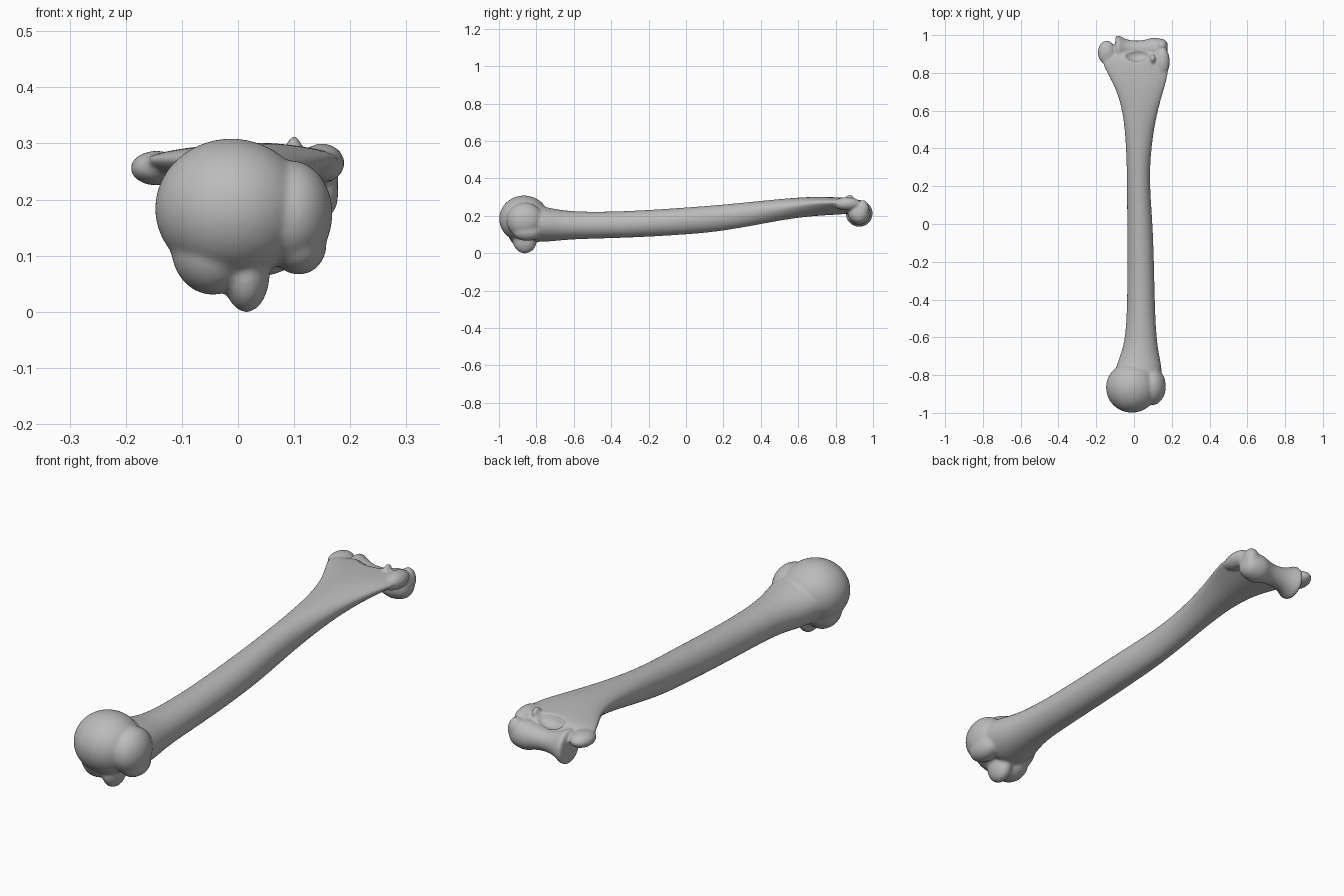
import bpy, bmesh, math
from mathutils import Matrix, Vector

default = bpy.data.objects.get("Cube")
if default:
    bpy.data.objects.remove(default)

SEG = 32
ANGLES = [2 * math.pi * i / SEG for i in range(SEG)]


def loft(bm, rings):
    """Skin a list of point rings into a closed tube."""
    rows = [[bm.verts.new(p) for p in ring] for ring in rings]
    for a, b in zip(rows, rows[1:]):
        for i in range(SEG):
            j = (i + 1) % SEG
            bm.faces.new((a[i], a[j], b[j], b[i]))
    bm.faces.new(rows[0][::-1])
    bm.faces.new(rows[-1])


def blob(bm, centre, radii):
    """Add an ellipsoid."""
    m = Matrix.Translation(centre) @ Matrix.Diagonal((*radii, 1))
    bmesh.ops.create_uvsphere(bm, u_segments=32, v_segments=20, radius=1, matrix=m)


def section(y, left, right, low, high, mid, power):
    """Shaft section: rounded top, underside pinched by power."""
    cx, w = (left + right) / 2, (right - left) / 2
    ring = []
    for a in ANGLES:
        s = math.sin(a)
        z = mid + (high - mid) * s if s > 0 else mid - (mid - low) * abs(s) ** power
        ring.append((cx + w * math.cos(a), y, z))
    return ring


def to_object(name, bm):
    bmesh.ops.recalc_face_normals(bm, faces=bm.faces)
    mesh = bpy.data.meshes.new(name)
    bm.to_mesh(mesh)
    bm.free()
    ob = bpy.data.objects.new(name, mesh)
    bpy.context.scene.collection.objects.link(ob)
    return ob


bm = bmesh.new()

# Shaft: y, left, right, low, high, widest height, underside pinch
stations = [
    (-.86, -.11, .15, .06, .27, .17, 1),
    (-.76, -.10, .148, .06, .25, .16, 1),
    (-.68, -.065, .13, .068, .232, .15, 1),
    (-.58, -.043, .117, .076, .222, .15, 1),
    (-.4, -.036, .11, .08, .222, .15, 1),
    (-.2, -.035, .106, .088, .231, .16, 1),
    (0, -.036, .099, .10, .245, .175, 1),
    (.15, -.037, .087, .113, .256, .19, 1),
    (.3, -.038, .083, .137, .27, .21, 1),
    (.45, -.045, .098, .165, .285, .235, 1.2),
    (.58, -.058, .121, .188, .297, .255, 1.4),
    (.7, -.09, .155, .2, .303, .27, 1.7),
    (.79, -.14, .184, .205, .3, .272, 1.8),
    (.86, -.175, .185, .21, .296, .27, 1.8),
    (.91, -.165, .165, .215, .285, .26, 1.6),
]
loft(bm, [section(*s) for s in stations])

# Rounded head and the tubercles beside and below it
blob(bm, (-.012, -.866, .184), (.137, .134, .125))
blob(bm, (.095, -.86, .175), (.074, .1, .095))
blob(bm, (.108, -.85, .118), (.05, .08, .052))
blob(bm, (.015, -.862, .07), (.042, .065, .071))
blob(bm, (-.045, -.868, .115), (.075, .085, .085))

# Spool-shaped joint at the far end, turned about the x axis
profile = [(-.1, .03), (-.098, .068), (-.088, .076), (-.072, .068), (-.045, .053),
           (-.01, .045), (.035, .044), (.075, .054), (.095, .062), (.125, .06),
           (.155, .052), (.172, .036), (.179, .015)]
axis = Vector((0, .926, .213))
loft(bm, [[axis + Vector((x, r * math.cos(a), r * math.sin(a))) for a in ANGLES]
          for x, r in profile])

# Side knuckles and the small ridge beside the hollow
blob(bm, (-.145, .908, .256), (.047, .064, .031))
blob(bm, (.15, .86, .265), (.04, .075, .035))
blob(bm, (.147, .945, .235), (.033, .035, .05))
blob(bm, (.1, .875, .288), (.014, .025, .026))

bone = to_object("bone", bm)

# Hollow above the joint
cut = bmesh.new()
blob(cut, (.02, .895, .305), (.072, .042, .055))
cutter = to_object("hollow_cutter", cut)
cutter.hide_render = True

# Fuse all parts, carve the hollow and soften the seams
bone.modifiers.new("Round", 'SUBSURF').levels = 2
remesh = bone.modifiers.new("Fuse", 'REMESH')
remesh.mode = 'VOXEL'
remesh.voxel_size = .0065
carve = bone.modifiers.new("Carve", 'BOOLEAN')
carve.operation = 'DIFFERENCE'
carve.object = cutter
soften = bone.modifiers.new("Soften", 'SMOOTH')
soften.factor = .5
soften.iterations = 8

bpy.context.view_layer.update()
graph = bpy.context.evaluated_depsgraph_get()
final = bpy.data.meshes.new_from_object(bone.evaluated_get(graph))
bone.modifiers.clear()
bone.data = final
bpy.data.objects.remove(cutter)

# Plain grey, smooth shaded
grey = bpy.data.materials.new("bone_grey")
grey.use_nodes = True
colour = (.5, .5, .5, 1)
grey.diffuse_color = colour
grey.node_tree.nodes["Principled BSDF"].inputs["Base Color"].default_value = colour
final.materials.clear()
final.materials.append(grey)
for face in final.polygons:
    face.material_index = 0
    face.use_smooth = True
